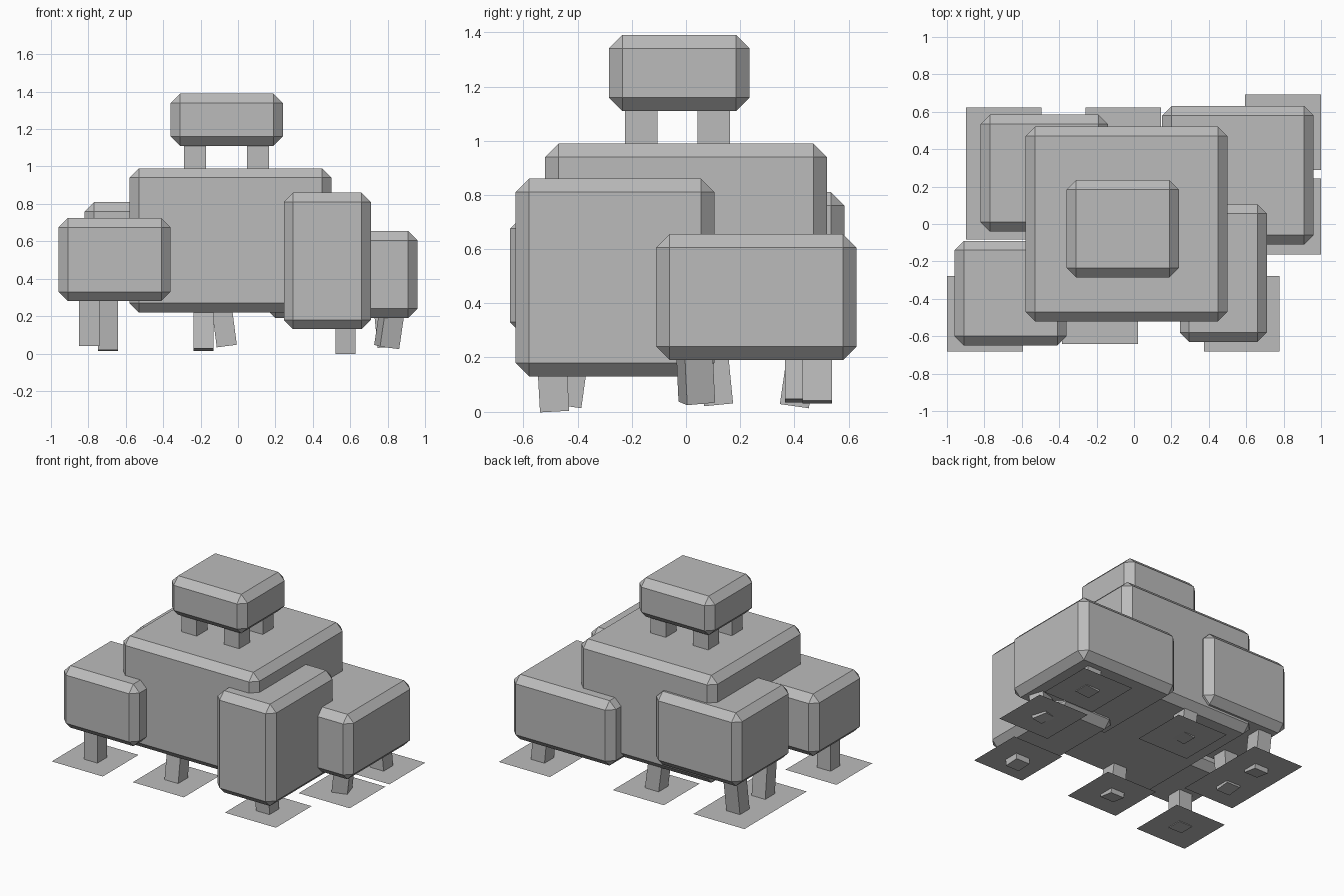
import bpy
from mathutils import Vector, Matrix

cube = bpy.data.objects.get("Cube")
if cube:
    bpy.data.objects.remove(cube, do_unlink=True)

grey = bpy.data.materials.new("plain_grey")
grey.use_nodes = True
GREY = (0.5, 0.5, 0.5, 1)
grey.diffuse_color = GREY
grey.node_tree.nodes["Principled BSDF"].inputs["Base Color"].default_value = GREY

PAD_Z = 0.045
PAD_SIZE = 0.405


def finish(name):
    ob = bpy.context.object
    ob.name = name
    ob.data.materials.append(grey)
    return ob


def block(name, xs, ys, zs):
    """Box with chamfered edges, given by its extents."""
    low, high = (Vector(p) for p in zip(xs, ys, zs))
    bpy.ops.mesh.primitive_cube_add(size=1, location=(low + high) / 2)
    ob = finish(name)
    ob.data.transform(Matrix.Diagonal((*(high - low), 1)))
    bevel = ob.modifiers.new("chamfer", "BEVEL")
    bevel.width = 0.05
    bevel.segments = 1


def leg(name, foot, top, width=0.108, spin=0):
    """Square post running from foot to top, free to lean."""
    foot, top = Vector(foot), Vector(top)
    axis = top - foot
    bpy.ops.mesh.primitive_cube_add(size=1, location=(foot + top) / 2)
    ob = finish(name)
    lean = Vector((0, 0, 1)).rotation_difference(axis).to_matrix().to_4x4()
    ob.data.transform(lean @ Matrix.Rotation(spin, 4, "Z")
                      @ Matrix.Diagonal((width, width, axis.length, 1)))


def pad(name, x, y):
    bpy.ops.mesh.primitive_plane_add(size=PAD_SIZE, location=(x, y, PAD_Z))
    finish(name)


# Chamfered body blocks
block("main_block", (-0.58, 0.50), (-0.52, 0.52), (0.22, 0.99))
block("top_block", (-0.36, 0.24), (-0.285, 0.235), (1.11, 1.39))
block("front_right_block", (-0.96, -0.36), (-0.65, -0.09), (0.28, 0.725))
block("front_left_block", (0.245, 0.71), (-0.63, 0.105), (0.13, 0.86))
block("back_left_block", (0.15, 0.96), (-0.11, 0.63), (0.19, 0.655))
block("back_right_block", (-0.82, -0.14), (-0.04, 0.585), (0.285, 0.81))

# Ground legs: name, foot, top offset, top height, spin; each has a flat pad
ground_legs = [
    ("front_right", (-0.795, -0.48, 0.04), (0.0, 0.0), 0.33, 0),
    ("front_middle", (-0.185, -0.44, 0.02), (0.0, 0.035), 0.27, 0),
    ("front_left", (0.575, -0.485, 0.0), (0.0, -0.01), 0.18, 0),
    ("side_left", (0.795, 0.04, 0.035), (0.03, -0.01), 0.24, 0.3),
    ("back_left", (0.80, 0.485, 0.035), (-0.02, 0.0), 0.24, 0),
    ("back_middle", (-0.06, 0.42, 0.04), (-0.03, 0.0), 0.27, 0),
    ("back_right", (-0.695, 0.40, 0.02), (0.0, 0.045), 0.33, 0),
    ("side_right", (-0.695, 0.12, 0.025), (0.0, -0.03), 0.33, 0),
]
pads = {"front_right": (-0.797, -0.48), "front_middle": (-0.182, -0.44),
        "front_left": (0.576, -0.48), "side_left": (0.797, 0.04),
        "back_left": (0.797, 0.49), "back_middle": (-0.058, 0.42),
        "back_right": (-0.697, 0.42), "side_right": (-0.697, 0.12)}
for name, foot, shift, height, spin in ground_legs:
    leg(name + "_leg", foot, (foot[0] + shift[0], foot[1] + shift[1], height), spin=spin)
    pad(name + "_pad", *pads[name])

# Short posts carrying the top block
for side, x in (("right", -0.23), ("left", 0.107)):
    for end, y in (("front", -0.165), ("back", 0.102)):
        leg(f"top_{end}_{side}_post", (x, y, 0.95), (x, y, 1.15), width=0.12)
